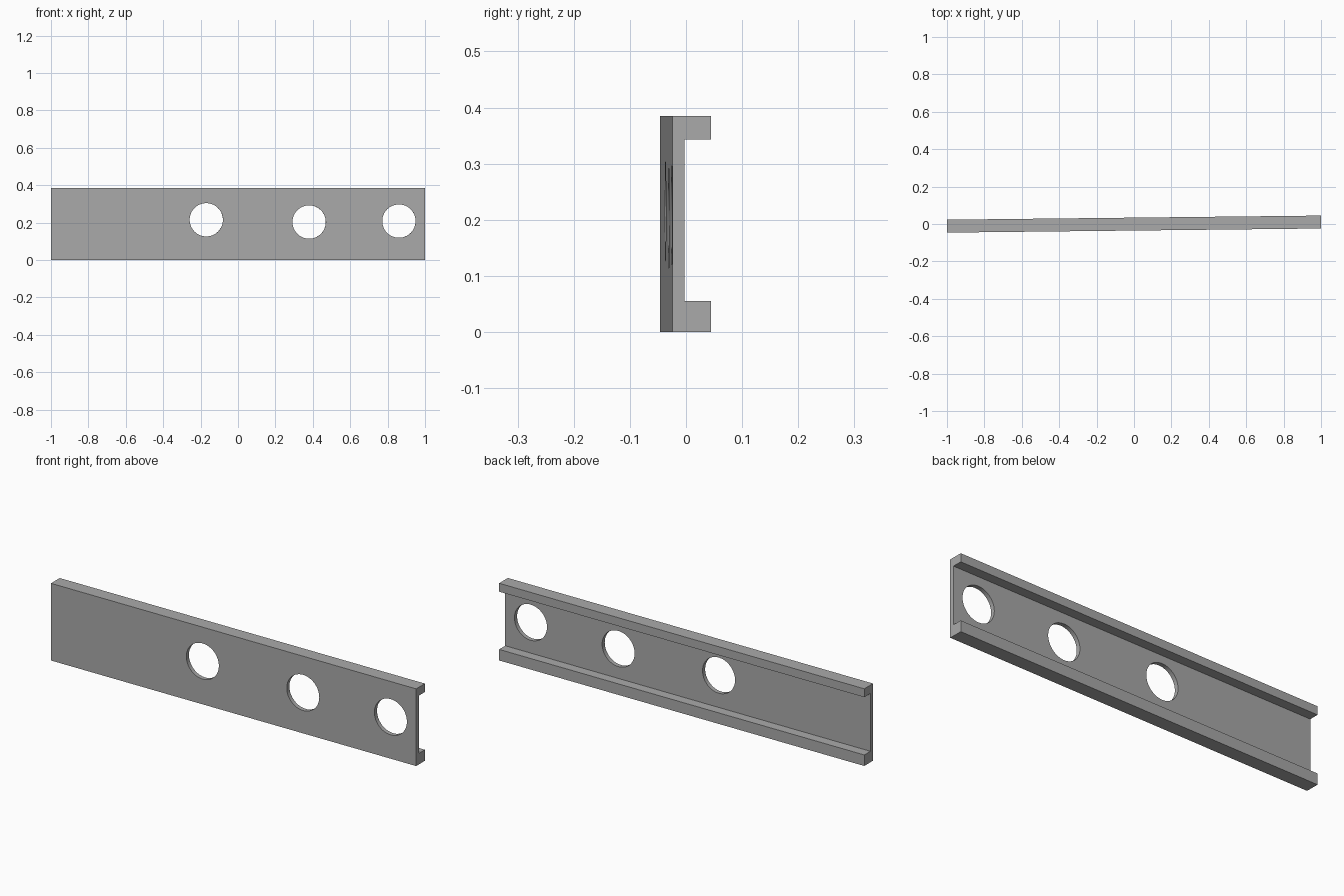
import bpy
import bmesh
from math import radians
from mathutils import Matrix

cube = bpy.data.objects.get("Cube")
if cube:
    bpy.data.objects.remove(cube, do_unlink=True)

HEIGHT = 0.385
FRONT, WEB_BACK, BACK = -0.035, -0.014, 0.034
LOWER_LIP, UPPER_LIP = 0.055, 0.343
YAW = Matrix.Rotation(0.011, 4, "Z")

steel = bpy.data.materials.new("grey steel")
steel.use_nodes = True
grey = (0.4, 0.4, 0.4, 1)
steel.diffuse_color = grey
steel.node_tree.nodes["Principled BSDF"].inputs["Base Color"].default_value = grey


def make_object(name, bm):
    bmesh.ops.recalc_face_normals(bm, faces=bm.faces)
    mesh = bpy.data.meshes.new(name)
    bm.to_mesh(mesh)
    bm.free()
    mesh.materials.append(steel)
    obj = bpy.data.objects.new(name, mesh)
    bpy.context.collection.objects.link(obj)
    return obj


# Channel: C-shaped section swept along its length, turned slightly
section = [(FRONT, 0), (BACK, 0), (BACK, LOWER_LIP), (WEB_BACK, LOWER_LIP),
           (WEB_BACK, UPPER_LIP), (BACK, UPPER_LIP), (BACK, HEIGHT), (FRONT, HEIGHT)]
bm = bmesh.new()
end = bm.faces.new([bm.verts.new((-1, y, z)) for y, z in section])
swept = bmesh.ops.extrude_face_region(bm, geom=[end], use_keep_orig=True)
bmesh.ops.translate(bm, vec=(2, 0, 0),
                    verts=[v for v in swept["geom"] if isinstance(v, bmesh.types.BMVert)])
bm.transform(YAW)
channel = make_object("channel_rail", bm)

# Round holes through the web
bm = bmesh.new()
for x, z in [(-0.17, 0.215), (0.38, 0.203), (0.86, 0.208)]:
    place = YAW @ Matrix.Translation((x, 0, z)) @ Matrix.Rotation(radians(90), 4, "X")
    bmesh.ops.create_cone(bm, cap_ends=True, segments=64, radius1=0.089,
                          radius2=0.089, depth=0.3, matrix=place)
cutter = make_object("hole_cutter", bm)
cutter.hide_render = True

cut = channel.modifiers.new("holes", "BOOLEAN")
cut.operation = "DIFFERENCE"
cut.solver = "EXACT"
cut.object = cutter
bpy.context.view_layer.objects.active = channel
channel.select_set(True)
bpy.ops.object.modifier_apply(modifier=cut.name)
bpy.data.objects.remove(cutter, do_unlink=True)
bpy.ops.object.shade_smooth_by_angle(angle=radians(30))
